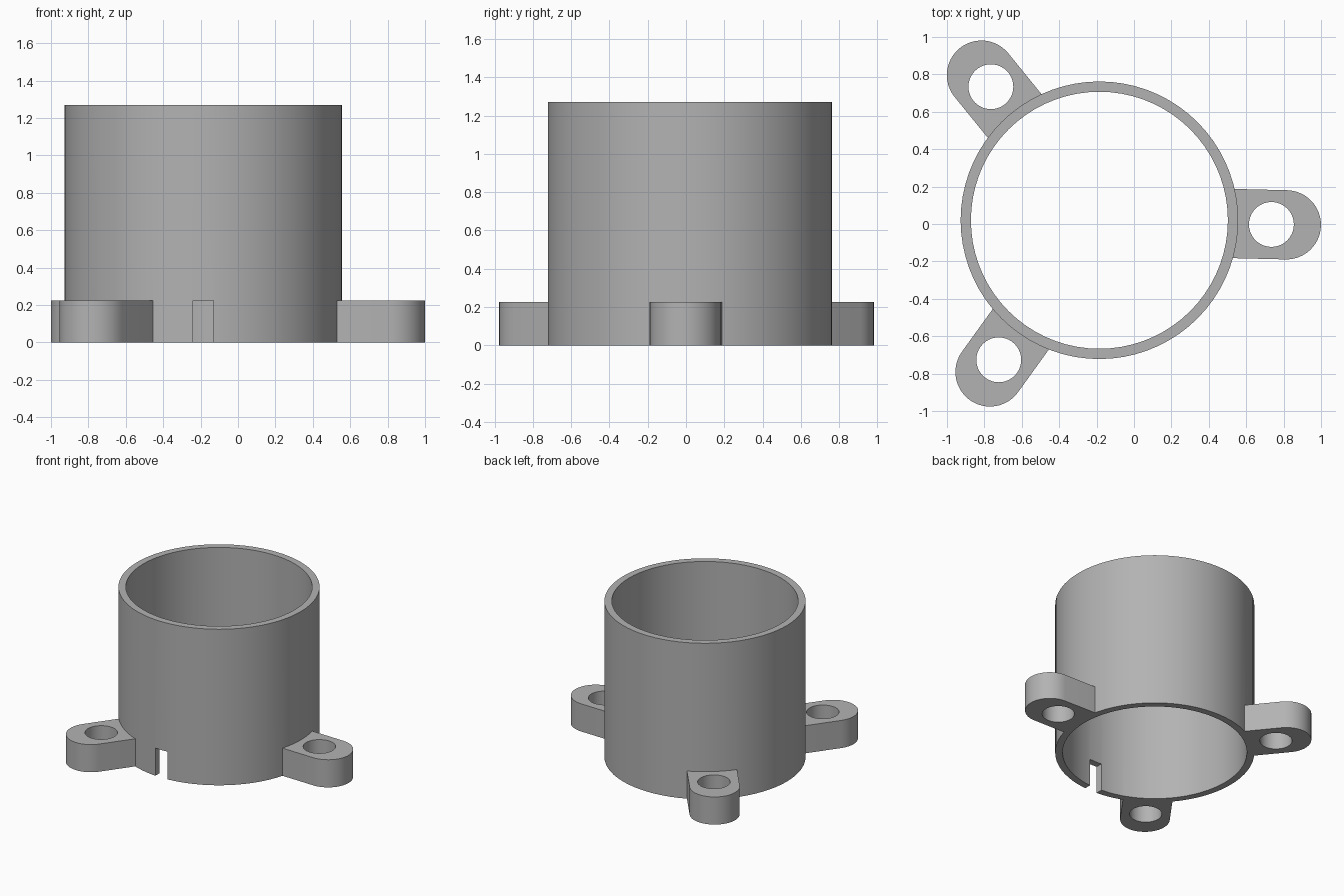
import bpy
import bmesh
import math

if "Cube" in bpy.data.objects:
    bpy.data.objects.remove(bpy.data.objects["Cube"], do_unlink=True)

CENTRE = (-0.185, 0.02)
OUTER, INNER, HEIGHT = 0.742, 0.687, 1.27
LUG_HEIGHT, LUG_RADIUS, LUG_REACH = 0.225, 0.185, 1.0
HOLE_RADIUS, HOLE_REACH = 0.12, 0.92
LUG_ANGLES = (-1.4, 129.1, 234.2)

grey = bpy.data.materials.new("plain grey")
grey.use_nodes = True
colour = (0.45, 0.45, 0.45, 1)
grey.diffuse_color = colour
grey.node_tree.nodes["Principled BSDF"].inputs["Base Color"].default_value = colour


def prism(name, outline, bottom, top):
    """Extrude a flat outline straight up."""
    bm = bmesh.new()
    face = bm.faces.new([bm.verts.new((x, y, bottom)) for x, y in outline])
    result = bmesh.ops.extrude_face_region(bm, geom=[face])
    verts = [v for v in result["geom"] if isinstance(v, bmesh.types.BMVert)]
    bmesh.ops.translate(bm, verts=verts, vec=(0, 0, top - bottom))
    bmesh.ops.recalc_face_normals(bm, faces=bm.faces)
    mesh = bpy.data.meshes.new(name)
    bm.to_mesh(mesh)
    bm.free()
    mesh.materials.append(grey)
    obj = bpy.data.objects.new(name, mesh)
    bpy.context.collection.objects.link(obj)
    return obj


def arc(cx, cy, radius, start, sweep, steps):
    return [(cx + radius * math.cos(start + sweep * i / steps),
             cy + radius * math.sin(start + sweep * i / steps))
            for i in range(steps)]


def circle(cx, cy, radius, steps):
    return arc(cx, cy, radius, 0, math.tau, steps)


def along(angle, distance):
    return (CENTRE[0] + distance * math.cos(angle),
            CENTRE[1] + distance * math.sin(angle))


def combine(target, tool, operation):
    """Apply a boolean and discard the tool."""
    tool.hide_render = True
    mod = target.modifiers.new(operation.lower(), "BOOLEAN")
    mod.operation, mod.solver, mod.object = operation, "EXACT", tool
    bpy.context.view_layer.objects.active = target
    bpy.ops.object.modifier_apply(modifier=mod.name)
    bpy.data.objects.remove(tool, do_unlink=True)


# Solid barrel
body = prism("mounting_sleeve", circle(*CENTRE, OUTER, 72), 0, HEIGHT)

# Rounded mounting lugs
for degrees in LUG_ANGLES:
    a = math.radians(degrees)
    cap = along(a, LUG_REACH)
    root = along(a, 0.3)
    side = (-math.sin(a) * LUG_RADIUS, math.cos(a) * LUG_RADIUS)
    outline = arc(*cap, LUG_RADIUS, a - math.pi / 2, math.pi, 24)
    outline += [(p[0] + side[0], p[1] + side[1]) for p in (cap, root)]
    outline.append((root[0] - side[0], root[1] - side[1]))
    combine(body, prism("lug", outline, 0, LUG_HEIGHT), "UNION")

# Main bore and screw holes
combine(body, prism("bore", circle(*CENTRE, INNER, 72), -0.1, HEIGHT + 0.1), "DIFFERENCE")
for degrees in LUG_ANGLES:
    spot = along(math.radians(degrees), HOLE_REACH)
    combine(body, prism("screw_hole", circle(*spot, HOLE_RADIUS, 40), -0.1, 0.4), "DIFFERENCE")

# Cable slot through the front wall
slot = [(-0.24, -0.9), (-0.13, -0.9), (-0.13, -0.5), (-0.24, -0.5)]
combine(body, prism("cable_slot", slot, -0.1, LUG_HEIGHT), "DIFFERENCE")

# Smooth curved walls with crisp rims
bpy.ops.object.select_all(action="DESELECT")
body.select_set(True)
bpy.context.view_layer.objects.active = body
bpy.ops.object.shade_smooth_by_angle(angle=math.radians(30))
